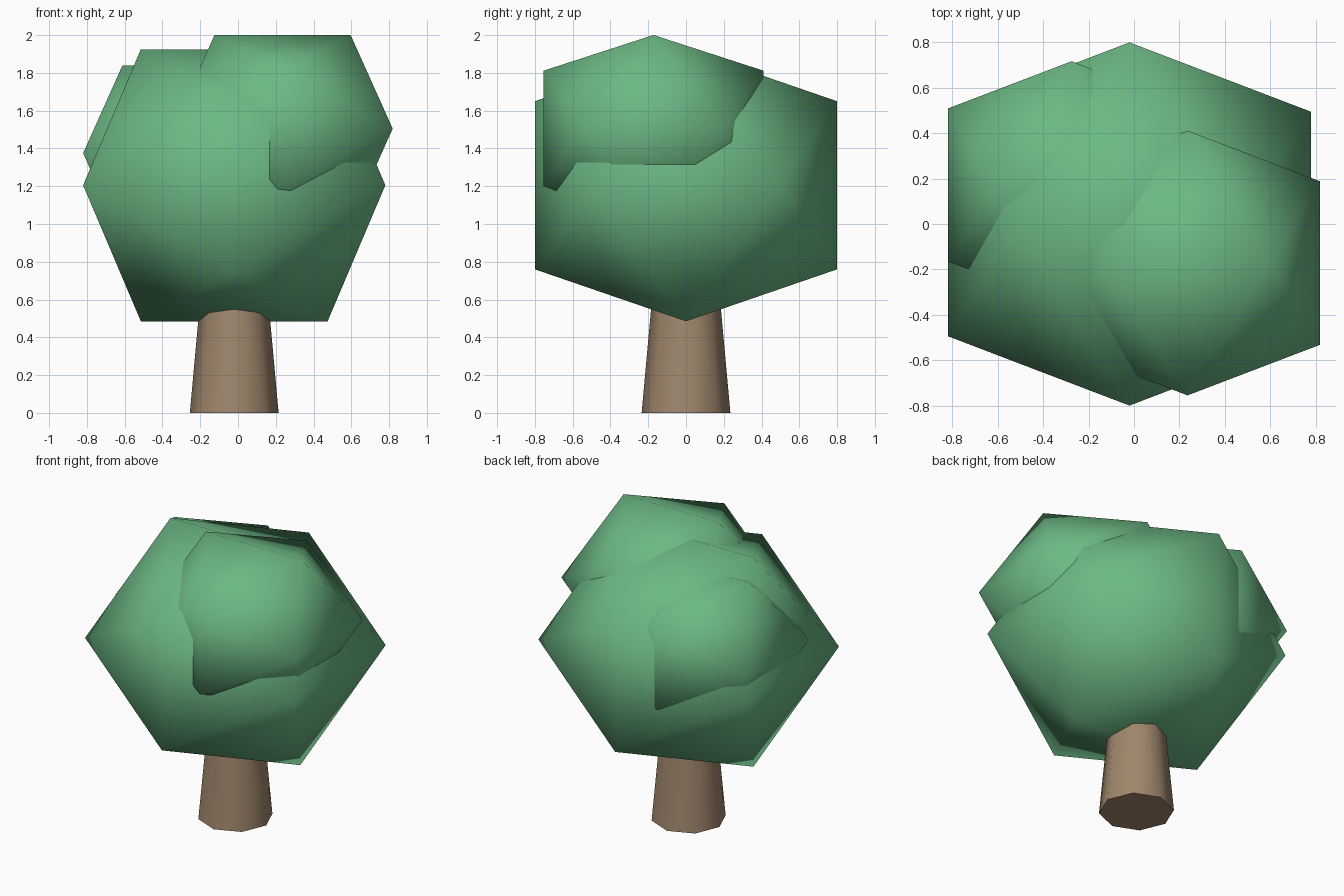
import bpy
import bmesh
from mathutils import Vector

cube = bpy.data.objects.get("Cube")
if cube:
    bpy.data.objects.remove(cube, do_unlink=True)


def make_material(name, rgb):
    mat = bpy.data.materials.new(name)
    mat.use_nodes = True
    mat.diffuse_color = (*rgb, 1)
    mat.node_tree.nodes["Principled BSDF"].inputs["Base Color"].default_value = (*rgb, 1)
    return mat


def finish(name, bm, mat):
    bmesh.ops.recalc_face_normals(bm, faces=bm.faces)
    mesh = bpy.data.meshes.new(name)
    bm.to_mesh(mesh)
    bm.free()
    mesh.materials.append(mat)
    obj = bpy.data.objects.new(name, mesh)
    bpy.context.collection.objects.link(obj)
    return obj


def leaf_clump(name, center, reach, squash):
    """Smooth-shaded icosahedron made of three crossed golden rectangles."""
    bm = bmesh.new()
    short = reach / 1.618
    for u in (-1, 1):
        for v in (-1, 1):
            for p in ((u * short, 0, v * reach),
                      (0, u * reach, v * short),
                      (u * reach, v * short, 0)):
                bm.verts.new(Vector(center) + Vector((p[0], p[1], p[2] * squash)))
    bmesh.ops.convex_hull(bm, input=bm.verts)
    for face in bm.faces:
        face.smooth = True
    return finish(name, bm, leaf_green)


leaf_green = make_material("leaf green", (0.15, 0.48, 0.23))
bark_brown = make_material("bark brown", (0.35, 0.24, 0.15))

# Foliage: one large crown with two smaller clumps pushed into it
leaf_clump("main_crown", (-0.02, 0, 1.205), 0.80, 0.90)
leaf_clump("front_left_clump", (0.236, -0.172, 1.505), 0.583, 0.85)
leaf_clump("back_right_clump", (-0.275, 0.172, 1.375), 0.545, 0.853)

# Trunk: tapered eight-sided column with its top hidden in the crown
height = 0.8
bm = bmesh.new()
bmesh.ops.create_cone(bm, cap_ends=True, segments=8, radius1=0.235,
                      radius2=0.162, depth=height)
bmesh.ops.translate(bm, verts=bm.verts, vec=(-0.02, 0, height / 2))
for face in bm.faces:
    face.smooth = len(face.verts) == 4
trunk = finish("trunk", bm, bark_brown)
for edge in trunk.data.edges:
    ends = [trunk.data.vertices[i].co.z for i in edge.vertices]
    edge.use_edge_sharp = abs(ends[0] - ends[1]) < 0.01
